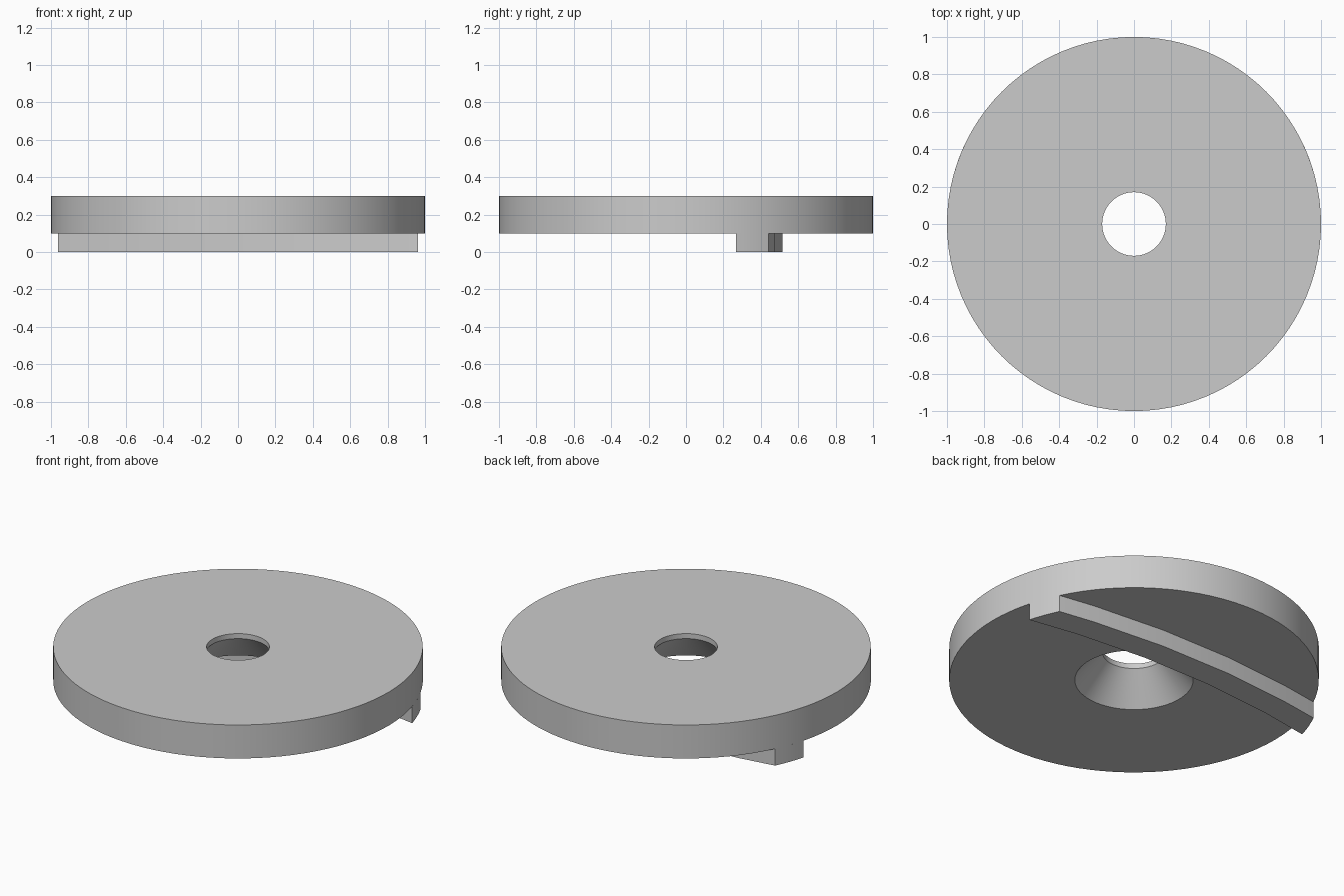
import bpy
import bmesh
from math import sin, cos, pi, radians, sqrt, atan2

cube = bpy.data.objects.get("Cube")
if cube:
    bpy.data.objects.remove(cube, do_unlink=True)

grey = bpy.data.materials.new("plain grey")
grey.use_nodes = True
colour = (0.6, 0.6, 0.6, 1)
grey.diffuse_color = colour
grey.node_tree.nodes["Principled BSDF"].inputs["Base Color"].default_value = colour


def finish(name, bm):
    """Turn a bmesh into a shaded, coloured object."""
    bmesh.ops.recalc_face_normals(bm, faces=bm.faces)
    mesh = bpy.data.meshes.new(name)
    bm.to_mesh(mesh)
    bm.free()
    mesh.materials.append(grey)
    obj = bpy.data.objects.new(name, mesh)
    bpy.context.collection.objects.link(obj)
    bpy.ops.object.select_all(action="DESELECT")
    obj.select_set(True)
    bpy.context.view_layer.objects.active = obj
    bpy.ops.object.shade_smooth_by_angle(angle=radians(30))
    return obj


# Disc: closed profile (radius, height) with a countersunk hole, spun round z
SEGMENTS = 96
profile = [(1, 0.1), (1, 0.3), (0.17, 0.3), (0.17, 0.27), (0.32, 0.1)]
bm = bmesh.new()
rings = []
for radius, z in profile:
    rings.append([bm.verts.new((radius * cos(2 * pi * i / SEGMENTS),
                                radius * sin(2 * pi * i / SEGMENTS), z))
                  for i in range(SEGMENTS)])
for k, ring in enumerate(rings):
    other = rings[(k + 1) % len(rings)]
    for i in range(SEGMENTS):
        j = (i + 1) % SEGMENTS
        bm.faces.new((ring[i], ring[j], other[j], other[i]))
finish("disc", bm)


# Curved rail: two concentric arcs, with ends that follow the disc rim
CENTRE_Y = -4.68


def arc(radius):
    """Points from left end to right end of an arc, cut off at the rim."""
    end_y = (1 + CENTRE_Y ** 2 - radius ** 2) / (2 * CENTRE_Y)
    end_x = sqrt(1 - end_y ** 2)
    inner = [(radius * sin(radians(a)), CENTRE_Y + radius * cos(radians(a)))
             for a in (7.5, 2.5, -2.5, -7.5)]
    return [(end_x, end_y)] + inner + [(-end_x, end_y)]


front, back = arc(5.04), arc(5.2)
start = atan2(front[0][1], front[0][0])
stop = atan2(back[0][1], back[0][0])
rim = [(cos(a), sin(a)) for a in
       (start + (stop - start) * t / 4 for t in (1, 2, 3))]
outline = front[::-1] + rim + back + [(-x, y) for x, y in reversed(rim)]

bm = bmesh.new()
base = bm.faces.new([bm.verts.new((x, y, 0)) for x, y in outline])
top = bmesh.ops.extrude_face_region(bm, geom=[base])
bmesh.ops.translate(bm, vec=(0, 0, 0.1),
                    verts=[v for v in top["geom"] if isinstance(v, bmesh.types.BMVert)])
finish("curved_rail", bm)
